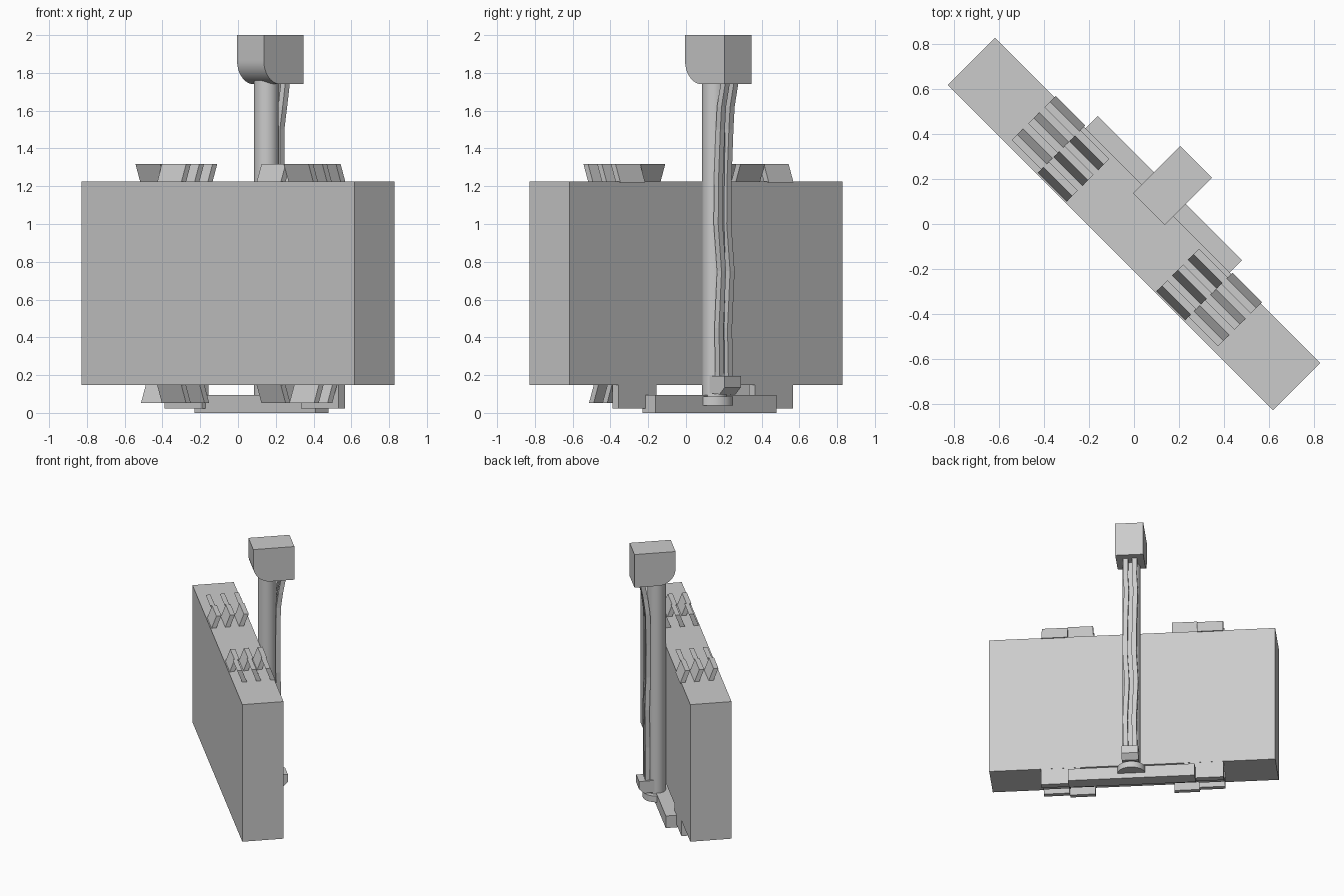
import bpy, bmesh, math
from mathutils import Matrix, Vector

if "Cube" in bpy.data.objects:
    bpy.data.objects.remove(bpy.data.objects["Cube"])

# Everything is laid out along u (panel length), v (panel depth), z, then turned 45 degrees
TURN = Matrix.Rotation(math.radians(-45), 4, 'Z')
grey = bpy.data.materials.new("plain_grey")
grey.diffuse_color = (0.6, 0.6, 0.6, 1)
grey.use_nodes = True
grey.node_tree.nodes["Principled BSDF"].inputs["Base Color"].default_value = grey.diffuse_color


def finish(name, bm, smooth=False):
    bmesh.ops.recalc_face_normals(bm, faces=bm.faces)
    bm.transform(TURN)
    me = bpy.data.meshes.new(name)
    bm.to_mesh(me)
    bm.free()
    me.materials.append(grey)
    ob = bpy.data.objects.new(name, me)
    bpy.context.collection.objects.link(ob)
    if smooth:
        bpy.ops.object.select_all(action='DESELECT')
        ob.select_set(True)
        bpy.context.view_layer.objects.active = ob
        bpy.ops.object.shade_smooth_by_angle(angle=math.radians(35))
    return ob


def loft(bm, rings):
    """Skin a list of equal-length point rings and cap both ends."""
    vs = [[bm.verts.new(p) for p in r] for r in rings]
    n = len(vs[0])
    for a, b in zip(vs, vs[1:]):
        for i in range(n):
            j = (i + 1) % n
            bm.faces.new((a[i], a[j], b[j], b[i]))
    bm.faces.new(vs[0][::-1])
    bm.faces.new(vs[-1])


def side_prism(bm, profile, u0, u1):
    """Extrude a (v, z) profile along u."""
    loft(bm, [[(u, v, z) for v, z in profile] for u in (u0, u1)])


def flat_prism(bm, outline, z0, z1):
    """Extrude a (u, v) outline along z."""
    loft(bm, [[(u, v, z) for u, v in outline] for z in (z0, z1)])


def block(name, u0, u1, v0, v1, z0, z1):
    bm = bmesh.new()
    flat_prism(bm, [(u0, v0), (u1, v0), (u1, v1), (u0, v1)], z0, z1)
    return finish(name, bm)


def arc(cu, cv, r, a0, a1, n):
    return [(cu + r * math.cos(math.radians(a0 + (a1 - a0) * i / n)),
             cv + r * math.sin(math.radians(a0 + (a1 - a0) * i / n))) for i in range(n + 1)]


# Main panel and the bar at its foot
block("panel", -1.022, 1.022, -0.149, 0.149, 0.148, 1.225)
block("foot_bar", -0.453, 0.453, 0.128, 0.226, 0.0, 0.095)
for side, s in (("left", -1), ("right", 1)):
    block("foot_bracket_" + side, *sorted((s * 0.37, s * 0.652)), 0.1, 0.148, 0.022, 0.15)


# Leaning clip fingers: the inner row leans back, the outer row leans forward
def fingers(name, s, z0, z1, inner, outer):
    bm = bmesh.new()
    w, lean = 0.035, 0.037
    for (ua, ub), starts, d in (((0.282, 0.463), inner, lean), ((0.463, 0.648), outer, -lean)):
        for v in starts:
            side_prism(bm, [(v, z0), (v + w, z0), (v + w + d, z1), (v + d, z1)], s * ua, s * ub)
    finish(name, bm)


for side, s in (("left", -1), ("right", 1)):
    fingers("top_clip_" + side, s, 1.22, 1.318, (-0.143, -0.044, 0.055), (0.122, 0.02, -0.083))
    fingers("bottom_clip_" + side, s, 0.152, 0.053, (-0.144, -0.006), (-0.041, 0.06))

# Round pole with its half-round base plate
bm = bmesh.new()
flat_prism(bm, arc(0, 0.212, 0.065, 0, 348.75, 31), 0.04, 1.76)
finish("pole", bm, True)
bm = bmesh.new()
flat_prism(bm, arc(0, 0.212, 0.1, 0, 180, 20), 0.04, 0.088)
finish("pole_base", bm, True)

# Head block with a rounded lower front edge
bm = bmesh.new()
side_prism(bm, [(0.39, 1.74), (0.39, 2.0), (0.093, 2.0)] + arc(0.218, 1.865, 0.125, 180, 270, 12),
           -0.1, 0.1)
finish("head", bm, True)

# Cable socket with a chamfered underside
bm = bmesh.new()
side_prism(bm, [(0.225, 0.195), (0.35, 0.195), (0.35, 0.135), (0.31, 0.098), (0.225, 0.105)],
           -0.06, 0.06)
finish("cable_socket", bm)

# Two wavy square cables: (z, u sway, v)
path = [(0.18, 0, 0.285), (0.45, 0.006, 0.285), (0.75, -0.008, 0.29), (1.0, 0.007, 0.28),
        (1.25, 0.004, 0.28), (1.5, -0.004, 0.285), (1.62, 0.002, 0.3), (1.75, -0.002, 0.325)]
for side, s in (("left", -1), ("right", 1)):
    bm = bmesh.new()
    h = 0.017
    loft(bm, [[(s * 0.032 + du + a * h, v + b * h, z)
               for a, b in ((-1, -1), (1, -1), (1, 1), (-1, 1))] for z, du, v in path])
    finish("cable_" + side, bm)
